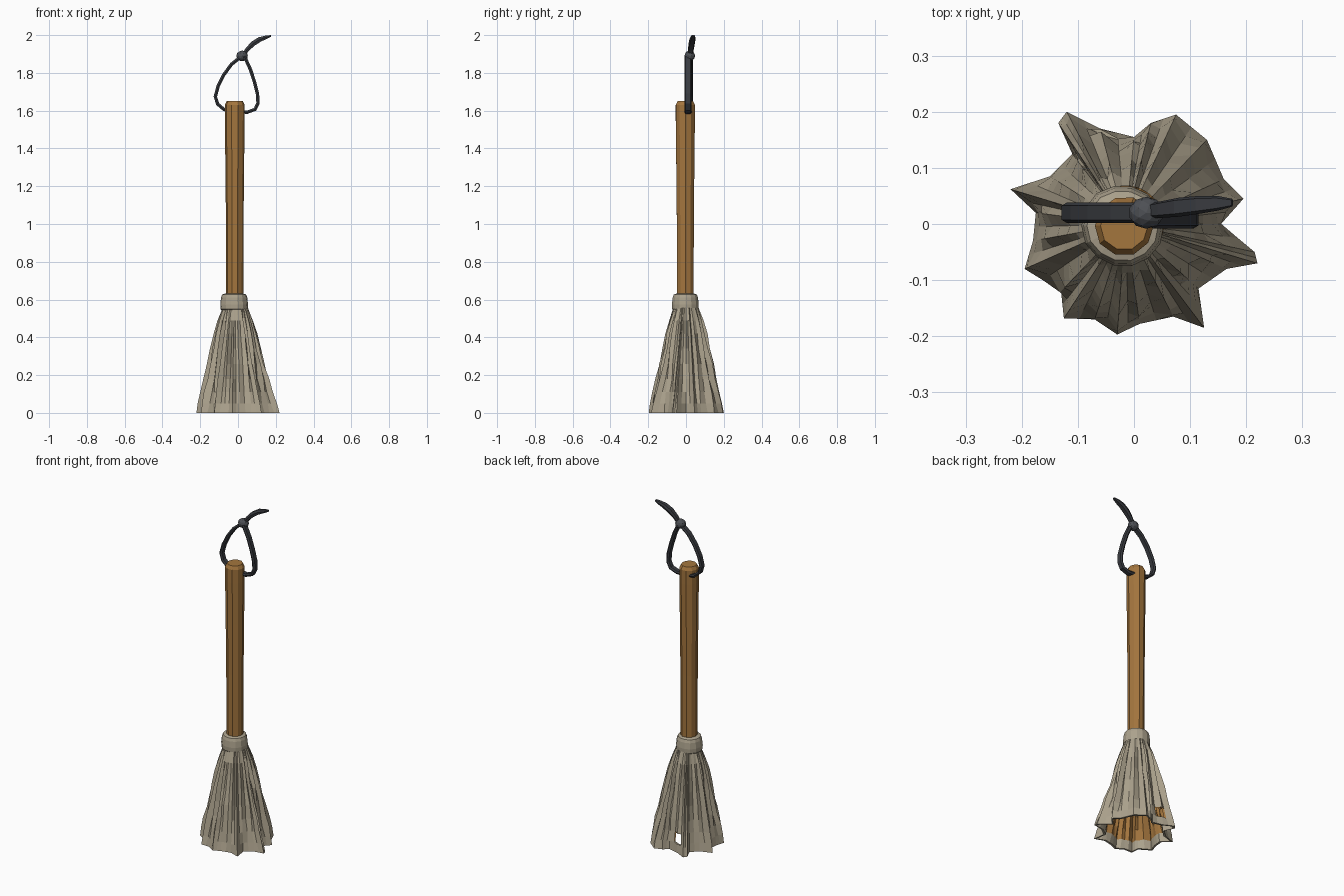
import bpy, bmesh, math, random
from mathutils import Vector

if "Cube" in bpy.data.objects:
    bpy.data.objects.remove(bpy.data.objects["Cube"])

random.seed(4)


def material(name, rgb):
    m = bpy.data.materials.new(name)
    m.diffuse_color = (*rgb, 1)
    m.use_nodes = True
    m.node_tree.nodes["Principled BSDF"].inputs["Base Color"].default_value = m.diffuse_color
    return m


WOOD = material("warm wood", (0.37, 0.18, 0.048))
STRAW = material("dry straw", (0.41, 0.36, 0.265))
LEATHER = material("dark leather", (0.04, 0.043, 0.05))
KNOT = material("worn leather", (0.075, 0.08, 0.09))


def mesh_from_rings(name, rings, mats, close=False, caps=True, skip=None, rule=None):
    """Joins rings of points into a skin; skip(i, j) leaves holes, rule(face) picks the material."""
    bm = bmesh.new()
    vr = [[bm.verts.new(p) for p in ring] for ring in rings]
    n, count = len(vr[0]), len(vr)
    for i in range(count if close else count - 1):
        a, b = vr[i], vr[(i + 1) % count]
        for j in range(n):
            if skip and skip(i, j):
                continue
            k = (j + 1) % n
            bm.faces.new((a[j], a[k], b[k], b[j]))
    if caps and not close:
        bm.faces.new(vr[0][::-1])
        bm.faces.new(vr[-1])
    bmesh.ops.recalc_face_normals(bm, faces=bm.faces[:])
    if rule:
        for f in bm.faces:
            f.material_index = rule(f)
    me = bpy.data.meshes.new(name)
    bm.to_mesh(me)
    bm.free()
    for m in mats:
        me.materials.append(m)
    ob = bpy.data.objects.new(name, me)
    bpy.context.collection.objects.link(ob)
    return ob


def lathe(name, profile, sides, mat, cx=-0.017, cy=-0.003, wobble=0.0):
    bias = [1 + random.uniform(-wobble, wobble) for _ in range(sides)]
    rings = [[(cx + r * bias[j] * math.cos(math.tau * j / sides),
               cy + r * bias[j] * math.sin(math.tau * j / sides), z)
              for j in range(sides)] for r, z in profile]
    return mesh_from_rings(name, rings, [mat])


# wooden handle, slightly thicker at the top, with a chamfered end
lathe("handle", [(0.045, 0.5), (0.046, 0.7), (0.047, 1.0), (0.050, 1.3),
                 (0.053, 1.55), (0.053, 1.63), (0.043, 1.65)], 10, WOOD, wobble=0.03)

# binding collar
lathe("collar", [(0.062, 0.54), (0.072, 0.55), (0.073, 0.575), (0.069, 0.61),
                 (0.063, 0.627), (0.046, 0.632)], 14, STRAW, cx=-0.02, wobble=0.02)

# straw skirt: ragged rim outline, pleats fading out toward the collar
RIM = [(.195, .045), (.16, .08), (.13, .15), (.075, .195), (.03, .18), (0, .155),
       (-.06, .17), (-.12, .20), (-.135, .18), (-.11, .125), (-.15, .085), (-.22, .062),
       (-.175, .02), (-.18, -.03), (-.195, -.08), (-.13, -.12), (-.125, -.168),
       (-.07, -.17), (-.03, -.197), (.01, -.178), (.07, -.165), (.125, -.185),
       (.115, -.115), (.165, -.08), (.22, -.07), (.215, -.05), (.155, 0)]
CENTRE = Vector((-0.015, 0))
cols = []
for i, p in enumerate(RIM):
    a, b = Vector(p), Vector(RIM[(i + 1) % len(RIM)])
    cols += [a, (a + b) / 2]
cols = [c - CENTRE for c in cols]
furrow = [0.008 * (-1) ** j + random.uniform(-0.007, 0.007) for j in range(len(cols))]
HEIGHTS = [0.0, 0.05, 0.11, 0.18, 0.26, 0.34, 0.42, 0.49, 0.555]


def skirt_ring(z, inset, jitter):
    t = 1 - z / 0.555
    ring = []
    for j, c in enumerate(cols):
        r = 0.068 + 0.092 * t ** 0.75 + (c.length - 0.16) * t ** 1.6
        r += (furrow[j] + jitter[j]) * math.sin(math.pi * min(t, 1)) ** 0.6 if 0 < t < 1 else 0
        d = c.normalized() * (r - inset) + CENTRE
        ring.append((d.x, d.y, z))
    return ring


jit = [[random.uniform(-0.006, 0.006) for _ in cols] for _ in HEIGHTS]
outer = [skirt_ring(z, 0, jit[i]) for i, z in enumerate(HEIGHTS)]
inner = [skirt_ring(z, 0.012, jit[i]) for i, z in enumerate(HEIGHTS)]
rings = inner[::-1] + outer
last = len(HEIGHTS) - 1
GAP = [j for j, c in enumerate(cols) if 93 < math.degrees(math.atan2(c.y, c.x)) < 106]
inside = {(round(p[0], 4), round(p[1], 4), round(p[2], 4)) for r in inner for p in r}


def lining(f):
    hidden = all(tuple(round(q, 4) for q in v.co) in inside for v in f.verts)
    return 1 if hidden and f.calc_center_median().z > 0.05 else 0


# a small tear near the rim at the back goes through both layers
mesh_from_rings("straw_skirt", rings, [STRAW, WOOD], caps=False, rule=lining,
                skip=lambda i, j: j in GAP and i in (last - 2, last + 2))


def ribbon(name, path, mat, close=False):
    """Strap along (x, y, z, width, thickness) points, flat side facing along the path normal."""
    out, n = [], len(path)
    for i, (x, y, z, w, h) in enumerate(path):
        a = path[(i - 1) % n] if close else path[max(i - 1, 0)]
        b = path[(i + 1) % n] if close else path[min(i + 1, n - 1)]
        t = Vector((b[0] - a[0], 0, b[2] - a[2])).normalized()
        nor = Vector((-t.z, 0, t.x))
        section = [(-.5, 0), (-.35, -.5), (.35, -.5), (.5, 0), (.35, .5), (-.35, .5)]
        out.append([Vector((x, y, z)) + Vector((0, u * w, 0)) + nor * v * h for u, v in section])
    return mesh_from_rings(name, out, [mat], close=close)


# hanging loop threaded through the handle
LOOP = [(.015, 1.885), (-.035, 1.845), (-.075, 1.79), (-.105, 1.73), (-.12, 1.675),
        (-.108, 1.635), (-.075, 1.607), (-.02, 1.595), (.05, 1.592), (.09, 1.607),
        (.106, 1.64), (.103, 1.69), (.088, 1.75), (.065, 1.82), (.035, 1.885)]
ribbon("strap_loop", [(x, .02 if x < 0.02 else .01, z, .036, .018) for x, z in LOOP],
       LEATHER, close=True)

# loose leaf-shaped tail of the strap
ribbon("strap_tail", [(.02, .022, 1.885, .025, .018), (.05, .026, 1.925, .03, .022),
                      (.08, .03, 1.955, .034, .027), (.115, .034, 1.977, .032, .026),
                      (.15, .037, 1.989, .026, .018), (.175, .038, 1.996, .014, .008)], LEATHER)

# knot
bpy.ops.mesh.primitive_ico_sphere_add(subdivisions=2, radius=0.03, location=(0.022, 0.02, 1.89))
knot = bpy.context.object
knot.name = "strap_knot"
knot.scale = (1.05, 0.95, 0.95)
knot.data.materials.append(KNOT)
